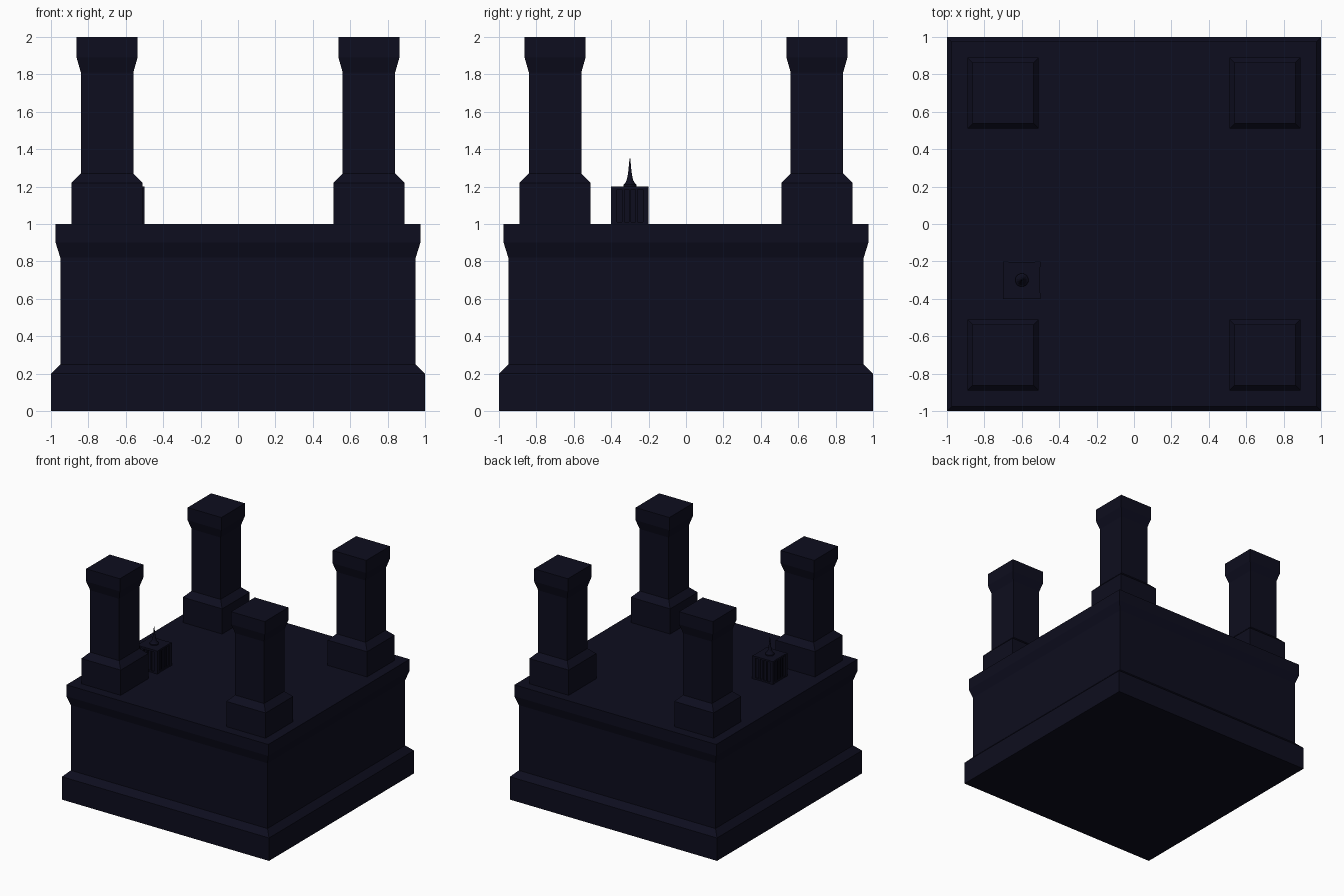
import bpy, bmesh, math

if "Cube" in bpy.data.objects:
    bpy.data.objects.remove(bpy.data.objects["Cube"])

mat = bpy.data.materials.new("midnight navy stone")
mat.diffuse_color = (0.004, 0.004, 0.013, 1)
mat.use_nodes = True
mat.node_tree.nodes["Principled BSDF"].inputs["Base Color"].default_value = mat.diffuse_color


def finish(bm, name):
    bmesh.ops.recalc_face_normals(bm, faces=bm.faces)
    me = bpy.data.meshes.new(name)
    bm.to_mesh(me)
    bm.free()
    me.materials.append(mat)
    ob = bpy.data.objects.new(name, me)
    bpy.context.collection.objects.link(ob)
    return ob


def lathe(name, profile, cx, cy, sides):
    """Stack rings of (half width, z); four sides give a square moulding."""
    bm = bmesh.new()
    k = math.sqrt(2) if sides == 4 else 1
    off = math.pi / sides
    rings = []
    for r, z in profile:
        rings.append([bm.verts.new((cx + r * k * math.cos(off + i * math.tau / sides),
                                    cy + r * k * math.sin(off + i * math.tau / sides), z))
                      for i in range(sides)])
    for a, b in zip(rings, rings[1:]):
        for i in range(sides):
            j = (i + 1) % sides
            bm.faces.new((a[i], a[j], b[j], b[i]))
    bm.faces.new(rings[0])
    bm.faces.new(rings[-1])
    return finish(bm, name)


def box(name, x0, x1, y0, y1, z0, z1):
    bm = bmesh.new()
    bmesh.ops.create_cube(bm, size=1)
    for v in bm.verts:
        v.co.x = x0 + (v.co.x + .5) * (x1 - x0)
        v.co.y = y0 + (v.co.y + .5) * (y1 - y0)
        v.co.z = z0 + (v.co.z + .5) * (z1 - z0)
    return finish(bm, name)


# Large square plinth with foot and cornice
lathe("plinth", [(1, 0), (1, .2), (.95, .25), (.95, .82), (.975, .9), (.975, 1)], 0, 0, 4)

# Four corner pillars
pillar = [(.19, 1), (.19, 1.22), (.14, 1.27), (.14, 1.81), (.163, 1.89), (.163, 2)]
for sx in (-1, 1):
    for sy in (-1, 1):
        lathe("corner_pillar", pillar, sx * .7, sy * .7, 4)

# Small shrine: recessed core, roof slab, posts on every side
cx, cy = -.6, -.3
box("shrine_core", cx - .088, cx + .088, cy - .088, cy + .088, 1, 1.19)
box("shrine_roof", cx - .097, cx + .097, cy - .097, cy + .097, 1.185, 1.2)
box("shrine_step", cx - .097, cx + .097, cy - .097, cy + .097, 1, 1.012)
for s in (-1, 1):
    for t in (-1, 1):
        box("shrine_corner_post", cx + s * .07, cx + s * .1, cy + t * .07, cy + t * .1, 1, 1.2)
    for t in (-.035, 0, .035):
        box("shrine_side_post", cx + s * .085, cx + s * .097, cy + t - .006, cy + t + .006, 1, 1.2)
        box("shrine_front_post", cx + t - .006, cx + t + .006, cy + s * .085, cy + s * .097, 1, 1.2)

# Spire tapering to a needle
lathe("shrine_spire", [(.036, 1.195), (.036, 1.21), (.027, 1.218), (.018, 1.235),
                       (.012, 1.26), (.008, 1.29), (.005, 1.32), (.002, 1.35)], cx, cy, 12)
